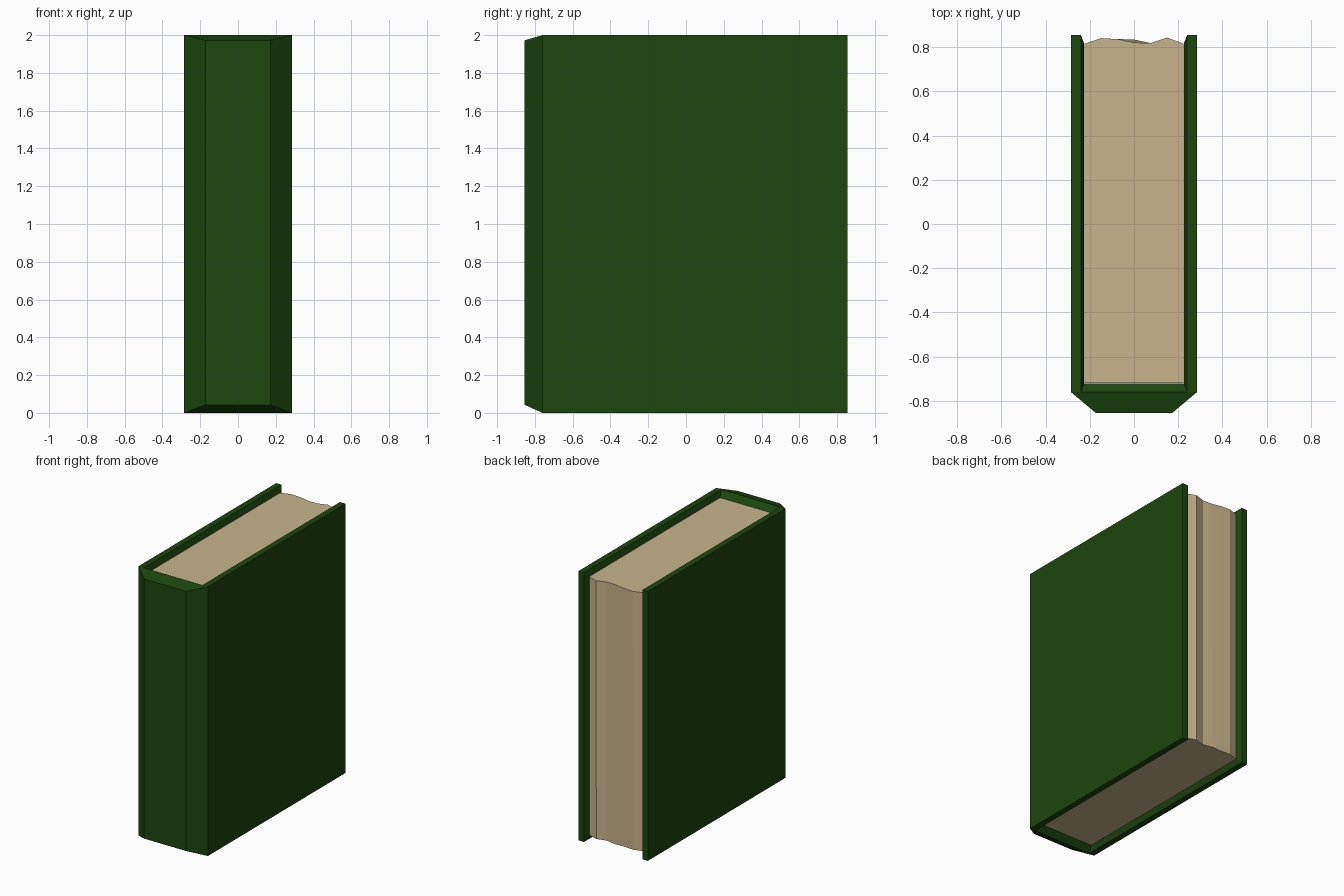
import bpy, bmesh

if "Cube" in bpy.data.objects:
    bpy.data.objects.remove(bpy.data.objects["Cube"])


def material(name, color):
    m = bpy.data.materials.new(name)
    m.diffuse_color = (*color, 1)
    m.use_nodes = True
    m.node_tree.nodes["Principled BSDF"].inputs["Base Color"].default_value = m.diffuse_color
    return m


def finish(name, bm, mat):
    bmesh.ops.recalc_face_normals(bm, faces=bm.faces)
    mesh = bpy.data.meshes.new(name)
    bm.to_mesh(mesh)
    bm.free()
    mesh.materials.append(mat)
    obj = bpy.data.objects.new(name, mesh)
    bpy.context.collection.objects.link(obj)
    return obj


green = material("cover_green", (0.0116, 0.061, 0.0044))
paper = material("paper_tan", (0.578, 0.456, 0.262))

# Cover: half of the U section as (x, y, bottom z, top z), from the inside
# corner round the board to the spine, then mirrored across x
half = [
    (0.225, -0.72, 0.04, 1.96),    # 0 inside spine corner
    (0.225, 0.815, 0.04, 1.96),    # 1 inside fore edge
    (0.24, 0.855, 0, 2),           # 2 board end, inner
    (0.285, 0.855, 0, 2),          # 3 board end, outer
    (0.285, -0.76, 0, 2),          # 4 spine joint
    (0.172, -0.855, 0.043, 1.972),  # 5 spine face
]
rim_corner = (0.24, -0.76, 0, 2)   # 6 inner rim corner, only on the end caps
bm = bmesh.new()
verts = {}
for side in (1, -1):
    for end in (0, 1):
        for i, p in enumerate(half + [rim_corner]):
            verts[side, end, i] = bm.verts.new((side * p[0], p[1], p[2 + end]))

# upright walls
for side in (1, -1):
    for i in range(5):
        bm.faces.new([verts[side, 0, i], verts[side, 0, i + 1],
                      verts[side, 1, i + 1], verts[side, 1, i]])
for i in (0, 5):
    bm.faces.new([verts[1, 0, i], verts[-1, 0, i], verts[-1, 1, i], verts[1, 1, i]])

# top and bottom rims with sloped inner lips and sloped spine ends
for e in (0, 1):
    for s in (1, -1):
        bm.faces.new([verts[s, e, i] for i in (2, 3, 4, 6)])
        bm.faces.new([verts[s, e, i] for i in (1, 2, 6, 0)])
    bm.faces.new([verts[1, e, 0], verts[1, e, 6], verts[-1, e, 6], verts[-1, e, 0]])
    bm.faces.new([verts[1, e, 6], verts[1, e, 4], verts[1, e, 5],
                  verts[-1, e, 5], verts[-1, e, 4], verts[-1, e, 6]])
finish("cover", bm, green)

# Page block: straight sides, gently wavy fore edge that varies from bottom to top
xs = [0.224, 0.15, 0.075, 0, -0.075, -0.15, -0.224]
waves = [
    [0.815, 0.838, 0.818, 0.834, 0.83, 0.836, 0.815],  # bottom
    [0.815, 0.843, 0.818, 0.82, 0.836, 0.84, 0.815],   # top
]
bm = bmesh.new()
rings = []
for z, wave in zip((0.04, 1.96), waves):
    pts = [(-0.224, -0.719), (0.224, -0.719)] + list(zip(xs, wave))
    rings.append([bm.verts.new((x, y, z)) for x, y in pts])
    bm.faces.new(rings[-1])
n = len(rings[0])
for i in range(n):
    j = (i + 1) % n
    bm.faces.new([rings[0][i], rings[0][j], rings[1][j], rings[1][i]])
finish("pages", bm, paper)
